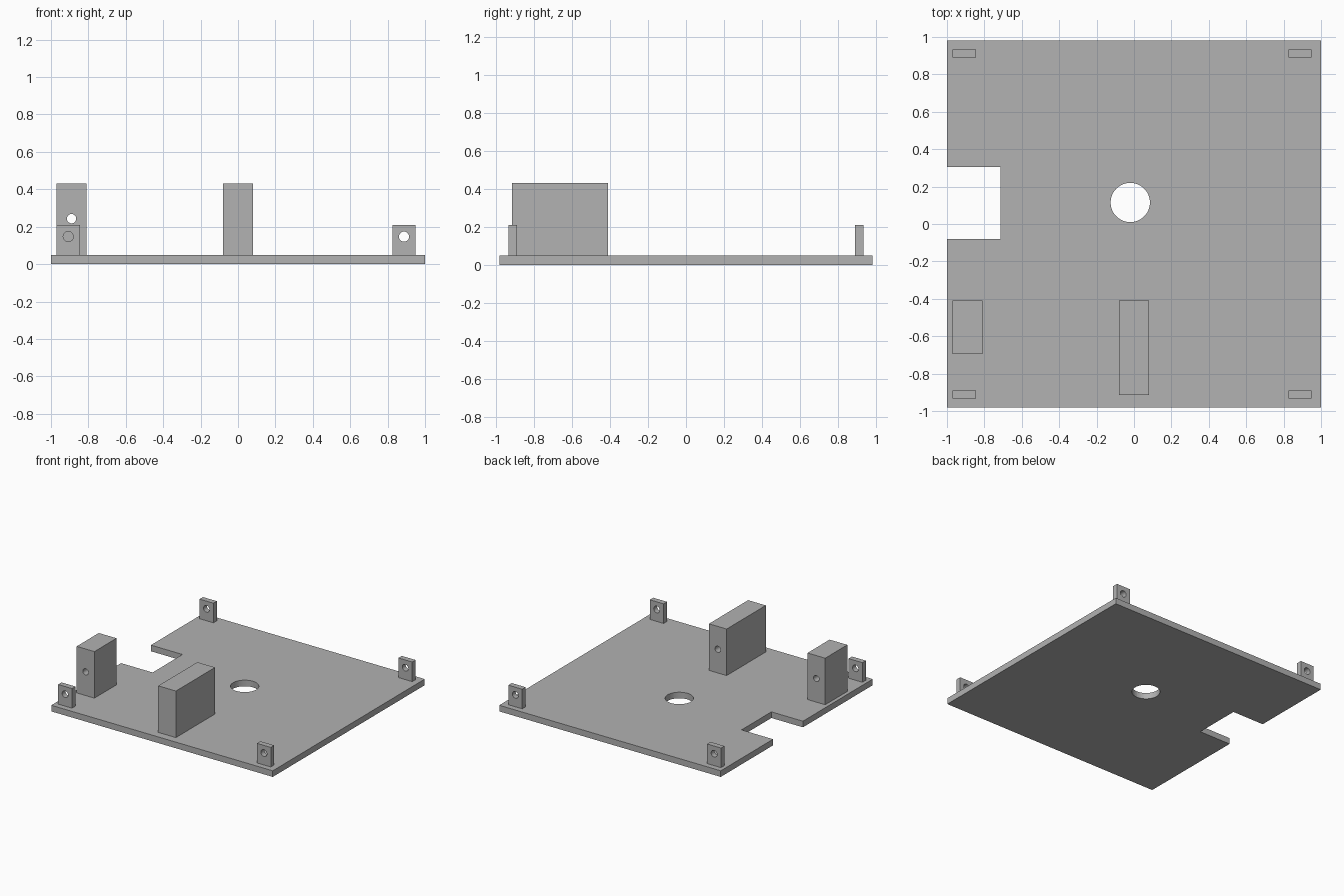
import bpy
from math import pi, radians

cube = bpy.data.objects.get("Cube")
if cube:
    bpy.data.objects.remove(cube, do_unlink=True)

grey = bpy.data.materials.new("plain grey")
grey.use_nodes = True
grey.diffuse_color = (0.445, 0.445, 0.445, 1)
grey.node_tree.nodes["Principled BSDF"].inputs["Base Color"].default_value = grey.diffuse_color


def box(name, x, y, z):
    """Box from (min, max) ranges on each axis."""
    ranges = (x, y, z)
    bpy.ops.mesh.primitive_cube_add(size=1, location=[(a + b) / 2 for a, b in ranges])
    ob = bpy.context.object
    ob.name = name
    ob.scale = [b - a for a, b in ranges]
    bpy.ops.object.transform_apply(location=False, rotation=False, scale=True)
    ob.data.materials.append(grey)
    return ob


def rod(centre, radius, depth, along_y=True):
    """Round cutter along y or z."""
    bpy.ops.mesh.primitive_cylinder_add(vertices=48, radius=radius, depth=depth, location=centre,
                                        rotation=(pi / 2 if along_y else 0, 0, 0))
    ob = bpy.context.object
    ob.data.materials.append(grey)
    return ob


def cut(target, cutter):
    """Subtract the cutter, then discard it."""
    cutter.hide_render = True
    bpy.ops.object.select_all(action='DESELECT')
    target.select_set(True)
    bpy.context.view_layer.objects.active = target
    mod = target.modifiers.new("cut", 'BOOLEAN')
    mod.operation = 'DIFFERENCE'
    mod.solver = 'EXACT'
    mod.object = cutter
    bpy.ops.object.modifier_apply(modifier=mod.name)
    bpy.data.objects.remove(cutter, do_unlink=True)
    bpy.ops.object.shade_smooth_by_angle(angle=radians(30))


TOP = 0.05      # upper face of the base plate
SINK = 0.04     # parts reach slightly into the plate

# Base plate with side notch and round opening
plate = box("base_plate", (-1, 1), (-0.98, 0.98), (0, TOP))
cut(plate, box("notch_cutter", (-1.2, -0.715), (-0.08, 0.305), (-0.1, 0.2)))
cut(plate, rod((-0.02, 0.115, 0), 0.105, 1, along_y=False))

# Four drilled corner tabs
for side, x0 in (("right", -0.97), ("left", 0.825)):
    for end, y in (("front", -0.912), ("back", 0.912)):
        tab = box(f"{end}_{side}_tab", (x0, x0 + 0.125), (y - 0.022, y + 0.022), (SINK, 0.21))
        cut(tab, rod((x0 + 0.0625, y, 0.147), 0.027, 0.2))

# Short block, drilled right through
short_block = box("short_block", (-0.97, -0.81), (-0.695, -0.41), (SINK, 0.43))
cut(short_block, rod((-0.89, -0.55, 0.243), 0.025, 0.6))

# Long block with a blind hole in its back face
long_block = box("long_block", (-0.08, 0.08), (-0.915, -0.41), (SINK, 0.43))
cut(long_block, rod((0, -0.41, 0.243), 0.025, 0.6))
